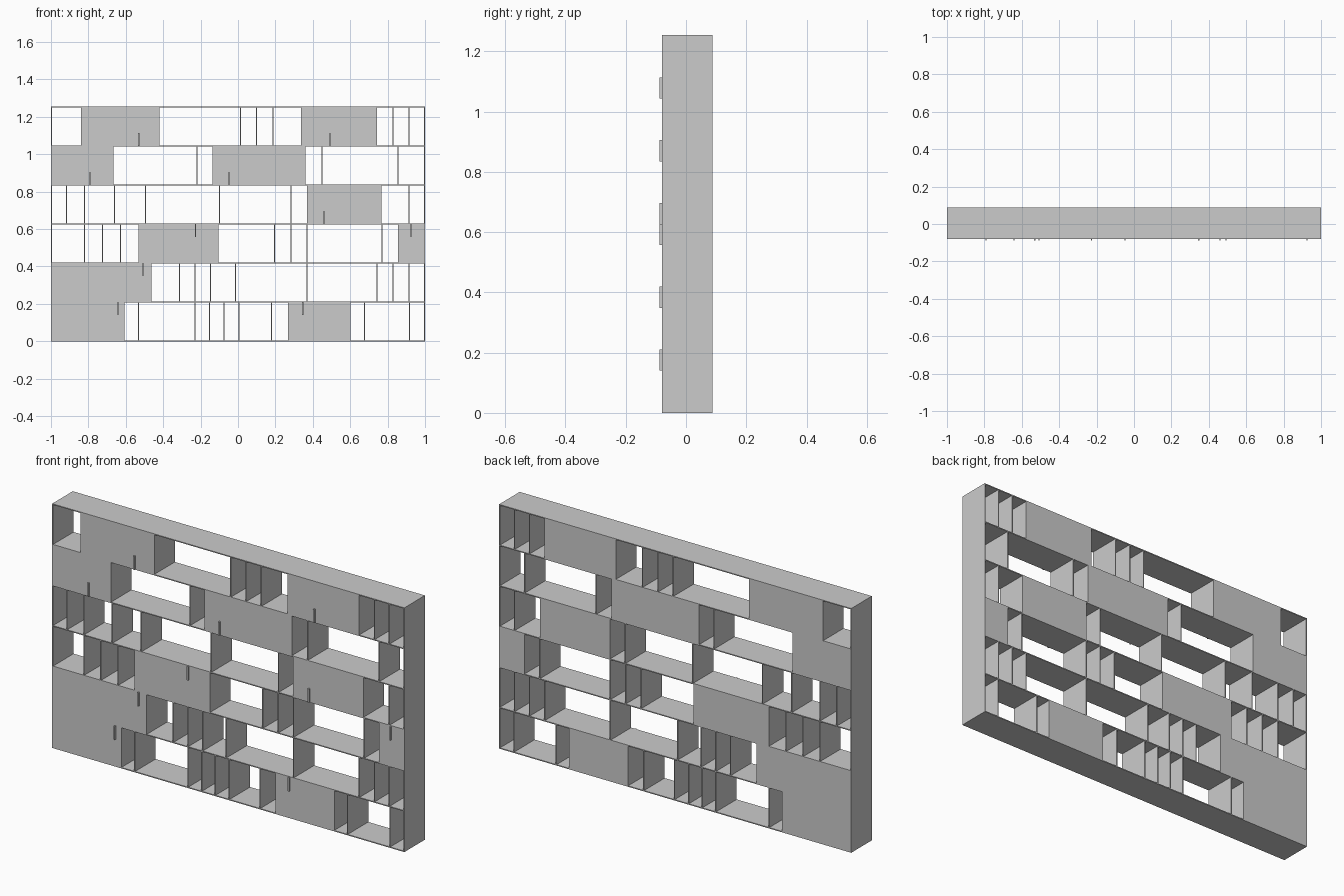
import bpy
import bmesh
from mathutils import Matrix, Vector

cube = bpy.data.objects.get("Cube")
if cube:
    bpy.data.objects.remove(cube, do_unlink=True)

# Overall sizes
HEIGHT, FRONT, BACK = 1.254, -0.079, 0.088
BOARD = 0.005
HANDLE_W, HANDLE_H, HANDLE_D = 0.007, 0.07, 0.009

# Rows from the bottom up: upright positions, then doors as (left, right, handle)
ROWS = [
    ([-.532, -.23, -.152, -.075, .005, .179, .676, .917],
     [(-1, -.607, -.642), (.267, .602, .347)]),
    ([-.313, -.23, -.147, -.013, .369, .743, .829, .914],
     [(-1, -.463, -.508)]),
    ([-.821, -.725, -.628, .195, .283, .369, .77],
     [(-.532, -.104, -.227), (.856, 1, .925)]),
    ([-.917, -.821, -.66, -.495, -.099, .284, .914],
     [(.369, .767, .46)]),
    ([-.219, .449, .856],
     [(-1, -.666, -.791), (-.136, .361, -.048)]),
    ([.013, .099, .187, .829, .914],
     [(-.84, -.42, -.53), (.337, .743, .492)]),
]
PITCH = (HEIGHT - BOARD) / len(ROWS)

grey = bpy.data.materials.new("light grey")
grey.use_nodes = True
grey.diffuse_color = (0.6, 0.6, 0.6, 1)
grey.node_tree.nodes["Principled BSDF"].inputs["Base Color"].default_value = grey.diffuse_color


def boxes(name, spans):
    """One object made of boxes, each given by its low and high corner."""
    bm = bmesh.new()
    for low, high in spans:
        low, high = Vector(low), Vector(high)
        matrix = Matrix.Translation((low + high) / 2) @ Matrix.Diagonal((*(high - low), 1))
        bmesh.ops.create_cube(bm, size=1, matrix=matrix)
    mesh = bpy.data.meshes.new(name)
    bm.to_mesh(mesh)
    bm.free()
    mesh.materials.append(grey)
    obj = bpy.data.objects.new(name, mesh)
    bpy.context.collection.objects.link(obj)


# Outer sides
boxes("side_panels", [((x, FRONT, 0), (x + BOARD, BACK, HEIGHT)) for x in (-1, 1 - BOARD)])

# Full-width shelves, with the base and the top
boxes("shelves", [((BOARD - 1, FRONT, i * PITCH), (1 - BOARD, BACK, i * PITCH + BOARD))
                  for i in range(len(ROWS) + 1)])

# Uprights, doors, back panels and handles of every row
for i, (uprights, doors) in enumerate(ROWS):
    low, high = i * PITCH + BOARD, (i + 1) * PITCH
    walls = [x - BOARD / 2 for x in uprights]
    fronts, backs, handles = [], [], []
    for left, right, grip in doors:
        if left > -1:
            walls.append(left)
        if right < 1:
            walls.append(right - BOARD)
        inner, outer = left + BOARD, right - BOARD
        fronts.append(((inner, FRONT, low), (outer, FRONT + BOARD, high)))
        backs.append(((inner, BACK - BOARD, low), (outer, BACK, high)))
        # Handles sit at the top of the lower doors and the bottom of the upper ones
        z = high + BOARD / 2 - HANDLE_H if i < len(ROWS) / 2 else low - BOARD / 2
        handles.append(((grip - HANDLE_W / 2, FRONT - HANDLE_D, z),
                        (grip + HANDLE_W / 2, FRONT, z + HANDLE_H)))
    row = f"row_{i + 1}"
    boxes(f"uprights_{row}", [((x, FRONT, low), (x + BOARD, BACK, high)) for x in walls])
    boxes(f"doors_{row}", fronts)
    boxes(f"back_panels_{row}", backs)
    boxes(f"door_handles_{row}", handles)
